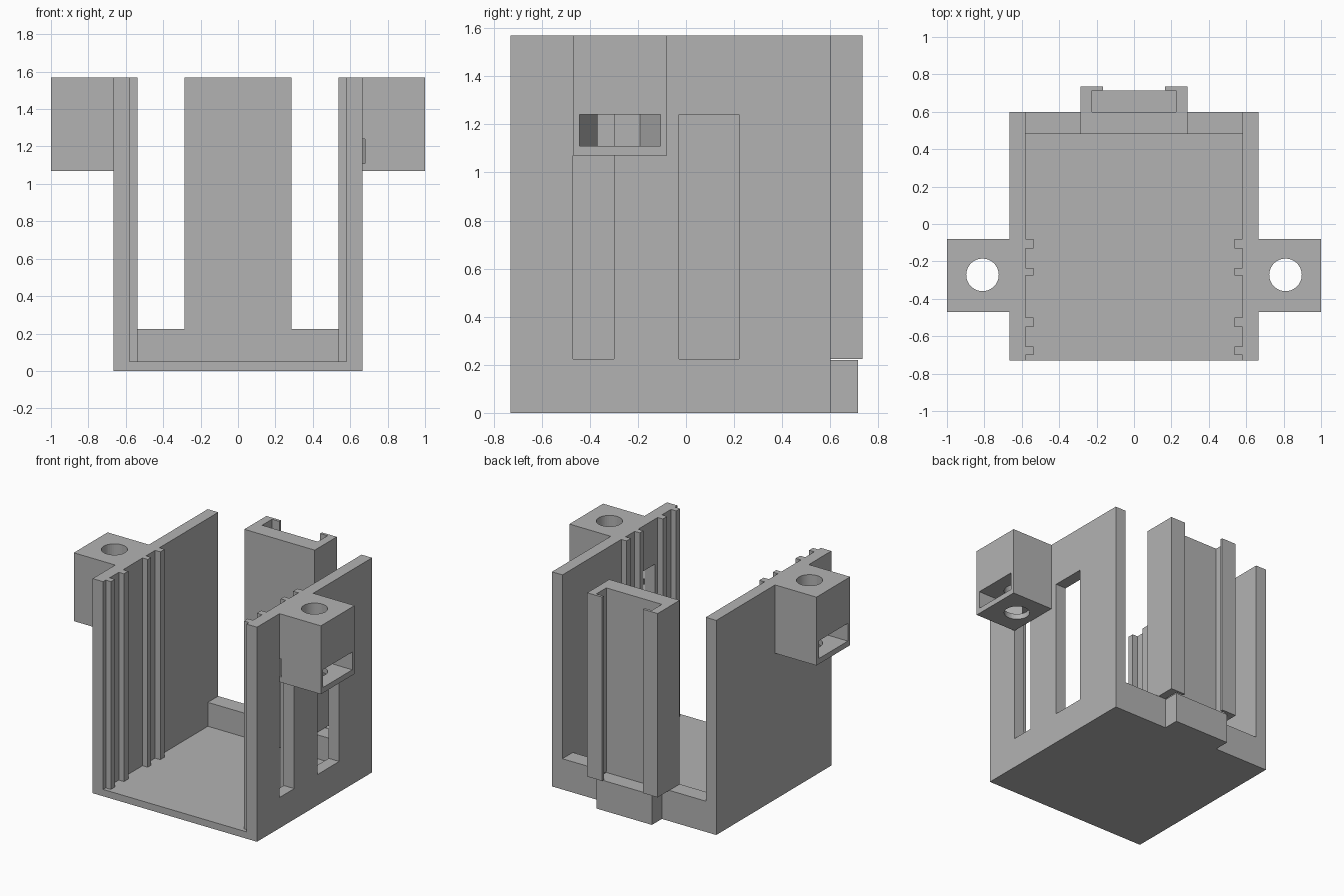
import bpy, bmesh
from math import cos, sin, pi

cube = bpy.data.objects.get("Cube")
if cube:
    bpy.data.objects.remove(cube, do_unlink=True)

grey = bpy.data.materials.new("plain grey")
grey.use_nodes = True
COLOUR = (0.45, 0.45, 0.45, 1)
grey.diffuse_color = COLOUR
grey.node_tree.nodes["Principled BSDF"].inputs["Base Color"].default_value = COLOUR


def prism(name, points, low, high, axis="z"):
    """Extrude an outline: x,y along z, or x,z along y."""
    bm = bmesh.new()
    place = (lambda a, b, h: (a, b, h)) if axis == "z" else (lambda a, b, h: (a, h, b))
    face = bm.faces.new([bm.verts.new(place(a, b, low)) for a, b in points])
    top = bmesh.ops.extrude_face_region(bm, geom=[face])
    moved = [v for v in top["geom"] if isinstance(v, bmesh.types.BMVert)]
    bmesh.ops.translate(bm, verts=moved, vec=place(0, 0, high - low))
    bmesh.ops.recalc_face_normals(bm, faces=bm.faces)
    mesh = bpy.data.meshes.new(name)
    bm.to_mesh(mesh)
    bm.free()
    mesh.materials.append(grey)
    obj = bpy.data.objects.new(name, mesh)
    bpy.context.collection.objects.link(obj)
    return obj


def box(name, x, y, z):
    x0, x1 = sorted(x)
    return prism(name, [(x0, y[0]), (x1, y[0]), (x1, y[1]), (x0, y[1])], *z)


def disc(cx, cy, r, sides):
    return [(cx + r * cos(2 * pi * i / sides), cy + r * sin(2 * pi * i / sides))
            for i in range(sides)]


def cut(target, cutter):
    cutter.hide_render = True
    cutter.hide_viewport = True
    cutter.display_type = "WIRE"
    mod = target.modifiers.new("cut", "BOOLEAN")
    mod.operation = "DIFFERENCE"
    mod.solver = "EXACT"
    mod.object = cutter
    # Bake the cut and drop the helper
    cutter.hide_viewport = False
    bpy.context.view_layer.update()
    baked = bpy.data.meshes.new_from_object(
        target.evaluated_get(bpy.context.evaluated_depsgraph_get()))
    target.modifiers.clear()
    target.data = baked
    bpy.data.objects.remove(cutter, do_unlink=True)


OUT, IN, FLOOR, TOP = 0.665, 0.58, 0.05, 1.57
FRONT, BACK, LIP = -0.73, 0.60, 0.225

# U-shaped shell: floor and two side walls
shell = prism("shell", [(-OUT, 0), (OUT, 0), (OUT, TOP), (IN, TOP), (IN, FLOOR),
                        (-IN, FLOOR), (-IN, TOP), (-OUT, TOP)], FRONT, BACK, "y")
# Windows in one side wall, the front one running up behind the ear
for y in ((-0.47, -0.30), (-0.03, 0.22)):
    cut(shell, box("window_cutter", (0.5, 0.8), y, (LIP, 1.24)))

# Low lip across the back
box("back_lip", (-IN, IN), (0.48, BACK), (FLOOR, LIP))

# Upright channel open to the back, standing on the lip
half = [(0.285, 0.48), (0.285, 0.735), (0.165, 0.735), (0.165, 0.715),
        (0.225, 0.715), (0.225, BACK)]
prism("back_channel", half + [(-x, y) for x, y in reversed(half)], LIP, TOP)
box("channel_foot", (-0.225, 0.225), (BACK, 0.715), (0, 0.22))

for side, s in (("left", 1), ("right", -1)):
    # Guide ribs inside the wall
    for i, y in enumerate(((-0.70, -0.655), (-0.55, -0.50), (-0.275, -0.235), (-0.13, -0.08))):
        box(f"{side}_rib_{i + 1}", (s * 0.538, s * IN), y, (FLOOR, TOP))

    # Mounting ear with bolt hole and hexagonal nut pocket open to the outside
    ear = box(f"{side}_ear", (s * OUT, s), (-0.47, -0.08), (1.07, TOP))
    cut(ear, prism("bolt_cutter", disc(s * 0.81, -0.272, 0.087, 40), 1, 1.7))
    r, cx, cy = 0.168, 0.81, -0.275
    h = r * sin(pi / 3)
    pocket = [(s * 1.1, cy - r), (s * 1.1, cy + r), (s * cx, cy + r),
              (s * (cx - h), cy + r / 2), (s * (cx - h), cy - r / 2), (s * cx, cy - r)]
    cut(ear, prism("nut_cutter", pocket, 1.11, 1.24))
    if s > 0:
        # Shallow relief where the window meets the ear
        cut(ear, box("relief_cutter", (0.6, 0.68), (-0.5, -0.30), (1.11, 1.24)))
